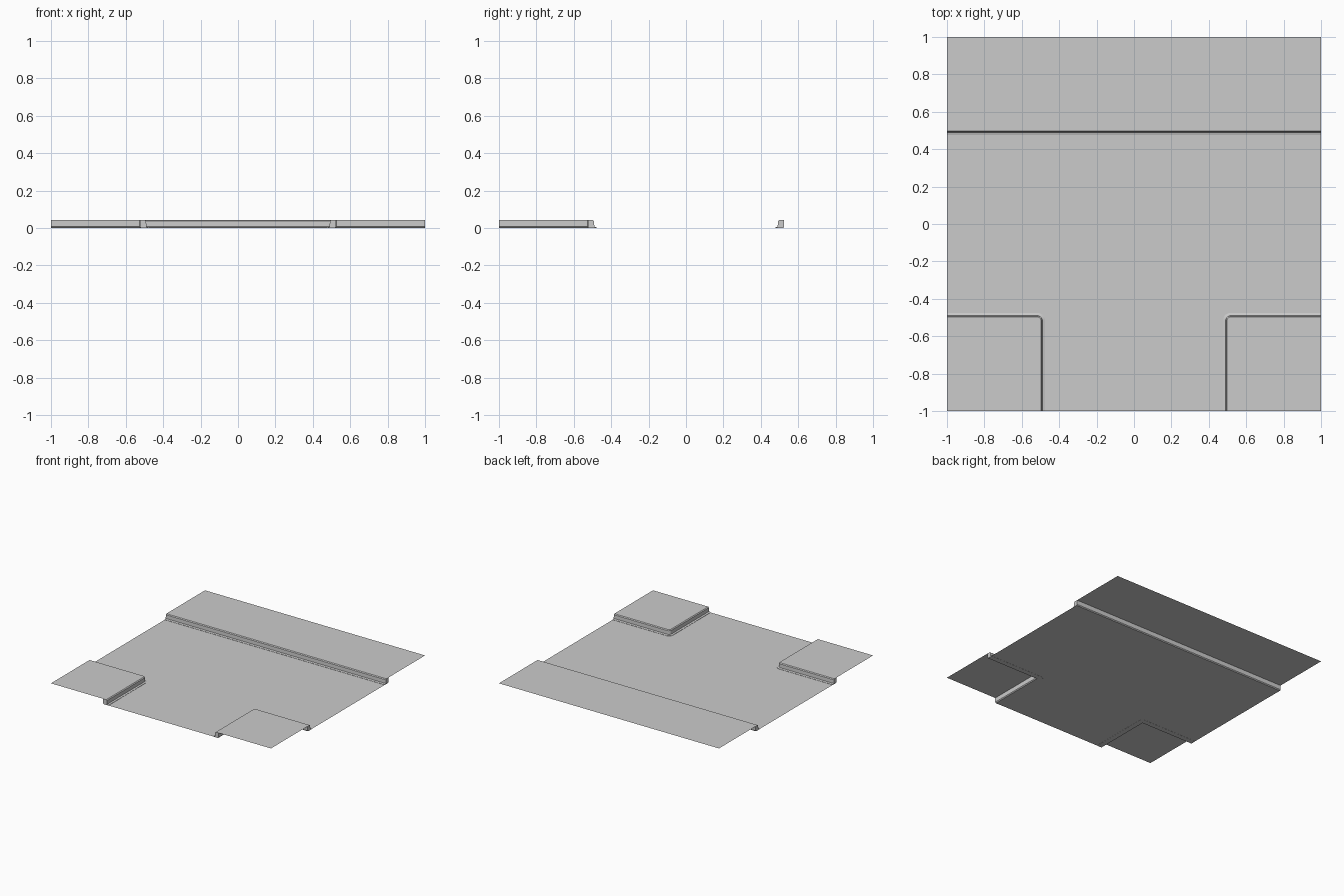
import bpy, bmesh
from math import sin, cos, pi

cube = bpy.data.objects.get("Cube")
if cube:
    bpy.data.objects.remove(cube)

grey = bpy.data.materials.new("light_grey")
grey.use_nodes = True
colour = (0.6, 0.6, 0.6, 1)
grey.diffuse_color = colour
grey.node_tree.nodes["Principled BSDF"].inputs["Base Color"].default_value = colour

FACE = 0.49     # distance of the kerb face from the road centre line
WIDTH = 0.035   # kerb width
TOP = 0.043     # pavement height
RADIUS = 0.025  # rounding of the street corners

# Kerb section: (distance behind the kerb face, height)
SECTION = [(WIDTH, TOP), (0.008, TOP), (0.001, TOP - 0.006), (0, 0.007),
           (-0.014, 0.003), (-0.014, 0), (WIDTH - 0.006, 0), (WIDTH, 0.007)]


def finish(name, bm, solid=False):
    if solid:
        bmesh.ops.recalc_face_normals(bm, faces=bm.faces)
    mesh = bpy.data.meshes.new(name)
    bm.to_mesh(mesh)
    bm.free()
    mesh.materials.append(grey)
    obj = bpy.data.objects.new(name, mesh)
    bpy.context.collection.objects.link(obj)
    return obj


def flat(name, outline, z):
    bm = bmesh.new()
    face = bm.faces.new([bm.verts.new((x, y, z)) for x, y in outline])
    face.normal_update()
    if face.normal.z < 0:
        face.normal_flip()
    return finish(name, bm)


def sweep(name, path):
    """Sweep the kerb section; path(d) gives the plan line at offset d."""
    bm = bmesh.new()
    rails = [[bm.verts.new((x, y, z)) for x, y in path(d)] for d, z in SECTION]
    for a, b in zip(rails, rails[1:] + rails[:1]):
        for i in range(len(a) - 1):
            bm.faces.new((a[i], a[i + 1], b[i + 1], b[i]))
    bm.faces.new([r[0] for r in rails])
    bm.faces.new([r[-1] for r in rails])
    return finish(name, bm, True)


def straight_path(d):
    return [(-1, FACE + d), (1, FACE + d)]


def corner_path(side):
    def path(d):
        r = max(RADIUS - d, 0.001)
        c = FACE + d + r
        arc = [(c - r * sin(t * pi / 12), -c + r * cos(t * pi / 12)) for t in range(7)]
        points = [(1, -FACE - d)] + arc + [(FACE + d, -1)]
        return [(side * x, y) for x, y in points]
    return path


# Road surface, shaped as a T
flat("road", [(-1, FACE), (-1, -FACE), (-FACE, -FACE), (-FACE, -1),
              (FACE, -1), (FACE, -FACE), (1, -FACE), (1, FACE)], 0.001)

# Back pavement and kerb
BACK = FACE + WIDTH
flat("back_pavement", [(-1, BACK), (1, BACK), (1, 1), (-1, 1)], TOP)
sweep("back_kerb", straight_path)

# Front corner pavements and kerbs
for side, label in ((1, "left"), (-1, "right")):
    flat(label + "_pavement", [(side * BACK, -1), (side, -1),
                               (side, -BACK), (side * BACK, -BACK)], TOP)
    sweep(label + "_kerb", corner_path(side))
